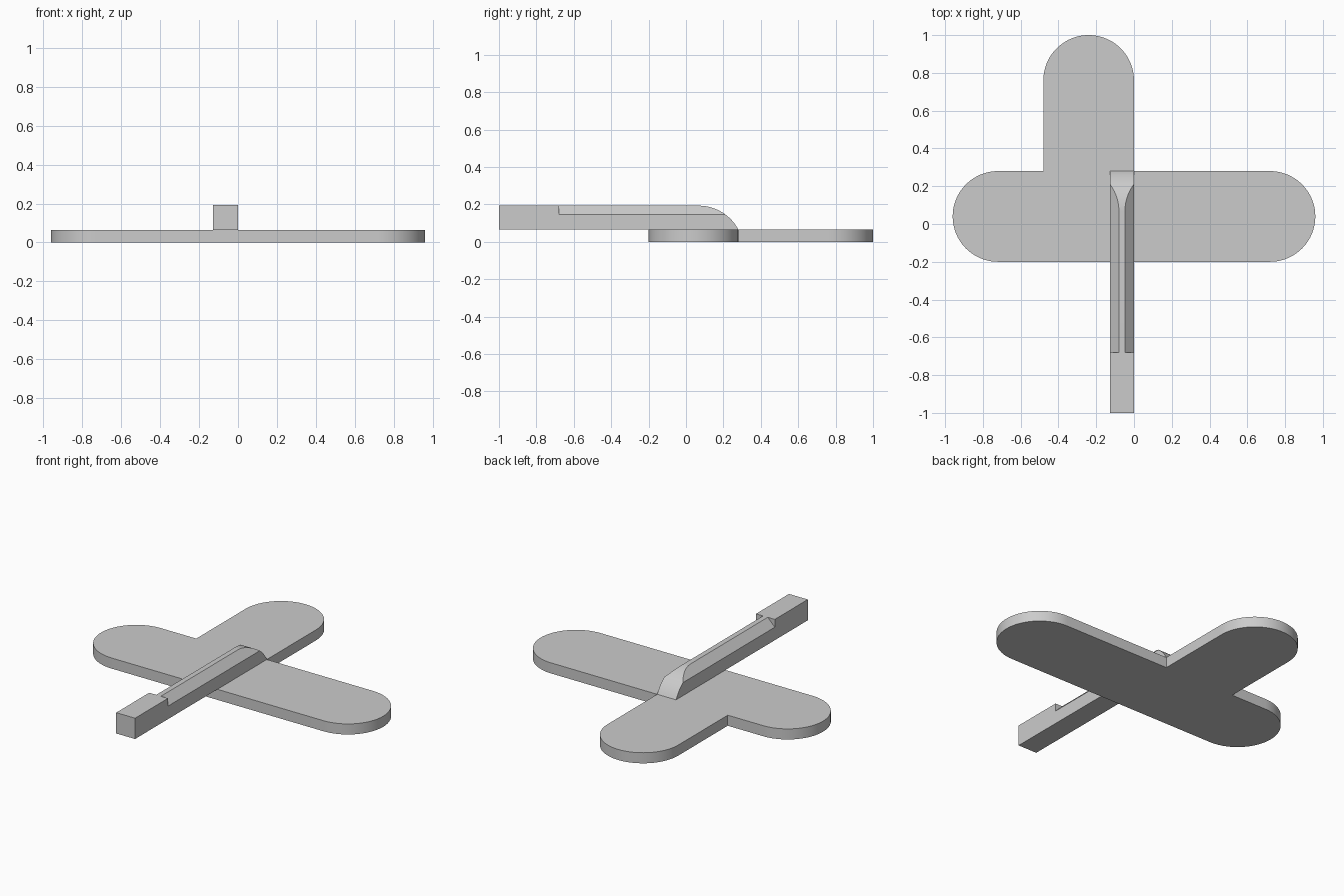
import bpy, bmesh
from math import sin, cos, radians, sqrt
from mathutils import Vector

cube = bpy.data.objects.get("Cube")
if cube:
    bpy.data.objects.remove(cube, do_unlink=True)

grey = bpy.data.materials.new("plain grey")
grey.use_nodes = True
COLOUR = (0.6, 0.6, 0.6, 1)
grey.diffuse_color = COLOUR
grey.node_tree.nodes["Principled BSDF"].inputs["Base Color"].default_value = COLOUR

PLATE = 0.065    # plate thickness
R = 0.24         # radius of the arm ends and of the bar's rear curve
TOP = 0.193      # top of the bar
WIDTH = 0.128    # bar width, between x = -WIDTH and x = 0
CHAMFER = 0.048


def arc(cx, cy, start, end, steps=40):
    angles = [radians(start + (end - start) * i / steps) for i in range(steps + 1)]
    return [(cx + R * cos(a), cy + R * sin(a)) for a in angles]


def extrude(name, points, offset):
    """Prism made by sweeping a closed outline along the offset."""
    bm = bmesh.new()
    face = bm.faces.new([bm.verts.new(p) for p in points])
    swept = bmesh.ops.extrude_face_region(bm, geom=[face])["geom"]
    bmesh.ops.translate(bm, vec=Vector(offset),
                        verts=[v for v in swept if isinstance(v, bmesh.types.BMVert)])
    bmesh.ops.recalc_face_normals(bm, faces=bm.faces)
    mesh = bpy.data.meshes.new(name)
    bm.to_mesh(mesh)
    bm.free()
    mesh.materials.append(grey)
    obj = bpy.data.objects.new(name, mesh)
    bpy.context.collection.objects.link(obj)
    return obj


def activate(obj):
    bpy.ops.object.select_all(action="DESELECT")
    obj.select_set(True)
    bpy.context.view_layer.objects.active = obj


# Flat plate with three round-ended arms
outline = (arc(0.72, 0.04, -90, 90) + [(0, 0.28)] + arc(-0.24, 0.76, 0, 180)
           + [(-0.48, 0.28)] + arc(-0.72, 0.04, 90, 270))
plate = extrude("base_plate", [(x, y, 0) for x, y in outline], (0, 0, PLATE))

# Long bar whose rear end curves down to the plate
centre_z = TOP - R
reach = sqrt(R ** 2 - (PLATE - centre_z) ** 2)
centre_y = 0.28 - reach
drop_angle = 28.0
profile = [(-1, PLATE), (0.28, PLATE)]
steps = 24
for i in range(1, steps + 1):
    y = reach * (1 - i / steps)
    profile.append((centre_y + y, centre_z + sqrt(R ** 2 - y ** 2)))
profile.append((-1, TOP))
bar = extrude("long_bar", [(-WIDTH, y, z) for y, z in profile], (WIDTH, 0, 0))

# Chamfers along both upper edges, starting behind the square front block
for side, sign, edge in (("left", 1, 0), ("right", -1, -WIDTH)):
    over = 0.02
    triangle = [(over, -CHAMFER - over), (-CHAMFER - over, over), (over, over)]
    cutter = extrude(side + "_chamfer_cutter",
                     [(edge + sign * x, -0.68, TOP + z) for x, z in triangle], (0, 1.1, 0))
    cutter.hide_render = True
    cut = bar.modifiers.new(side + "_chamfer", "BOOLEAN")
    cut.operation = "DIFFERENCE"
    cut.solver = "EXACT"
    cut.object = cutter
    activate(bar)
    bpy.ops.object.modifier_apply(modifier=cut.name)
    bpy.data.objects.remove(cutter, do_unlink=True)

for obj in (plate, bar):
    activate(obj)
    bpy.ops.object.shade_smooth_by_angle(angle=radians(30))
